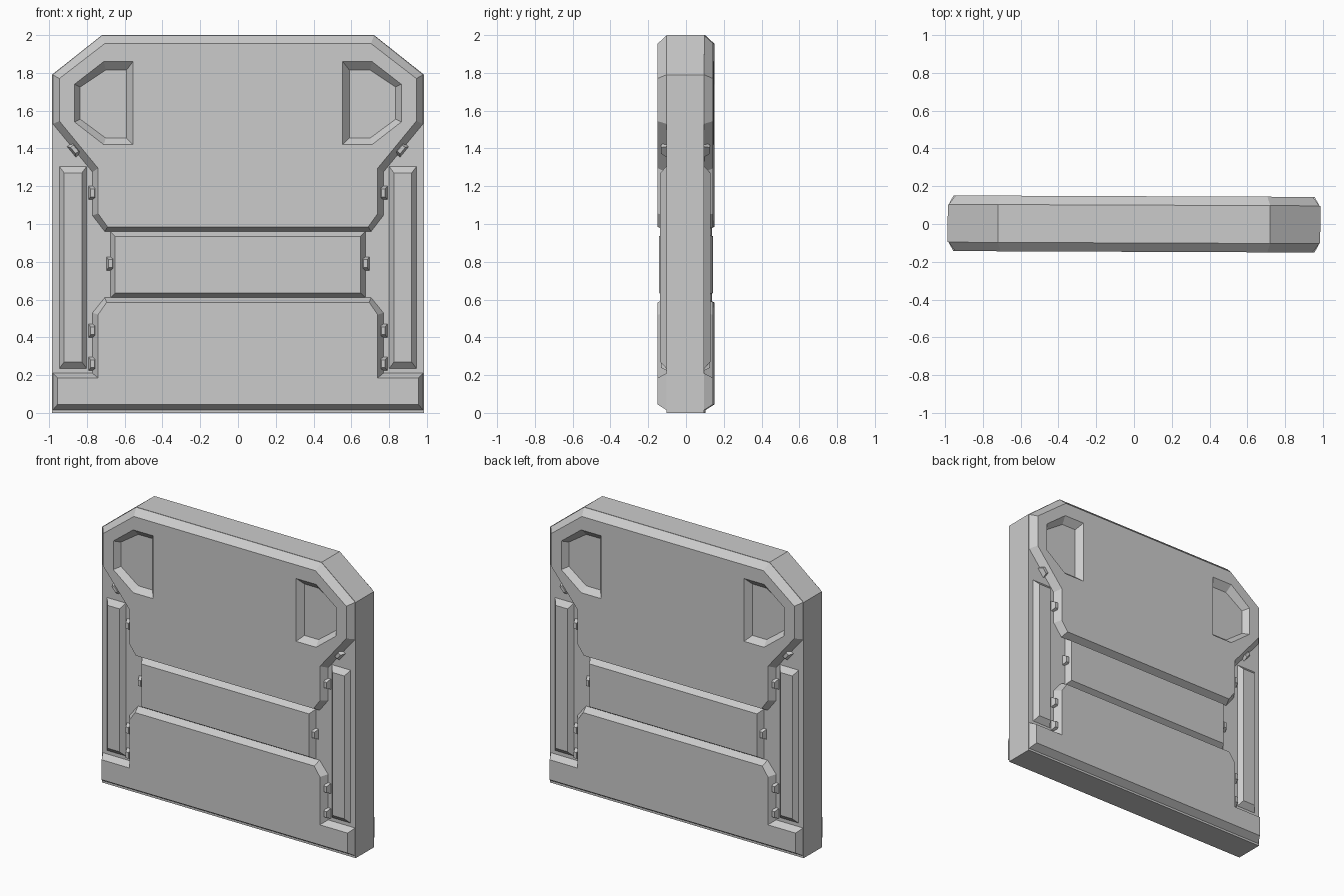
import bpy
import bmesh
import math

cube = bpy.data.objects.get("Cube")
if cube:
    bpy.data.objects.remove(cube, do_unlink=True)

grey = bpy.data.materials.new("light_grey")
grey.use_nodes = True
grey.diffuse_color = (0.6, 0.6, 0.6, 1)
grey.node_tree.nodes["Principled BSDF"].inputs["Base Color"].default_value = (0.6, 0.6, 0.6, 1)

CORE = 0.10  # half thickness of the slab
YAW = -0.004


def both(half):
    """Close a right-hand outline, listed top to bottom, with its mirror image."""
    return half + [(-x, z) for x, z in reversed(half)]


def flip(loop):
    return [(-x, z) for x, z in loop]


def box(cx, cz, w, h, angle=0.0):
    c, s = math.cos(angle), math.sin(angle)
    corners = [(-w / 2, -h / 2), (w / 2, -h / 2), (w / 2, h / 2), (-w / 2, h / 2)]
    return [(cx + x * c - z * s, cz + x * s + z * c) for x, z in corners]


def ring(bm, loop, depth):
    return [bm.verts.new((x, -depth, z)) for x, z in loop]


def bridge(bm, a, b):
    n = len(a)
    for i in range(n):
        bm.faces.new((a[i], a[(i + 1) % n], b[(i + 1) % n], b[i]))


def finish(bm, name, mirror_x=False, mirror_y=True):
    bmesh.ops.recalc_face_normals(bm, faces=bm.faces)
    mesh = bpy.data.meshes.new(name)
    bm.to_mesh(mesh)
    bm.free()
    mesh.materials.append(grey)
    obj = bpy.data.objects.new(name, mesh)
    bpy.context.collection.objects.link(obj)
    obj.rotation_euler.z = YAW
    if mirror_x or mirror_y:
        mod = obj.modifiers.new("Mirror", 'MIRROR')
        mod.use_axis = (mirror_x, mirror_y, False)
        mod.use_mirror_merge = False
    return obj


def panel(name, outer, inner, top, pockets=(), floor=0.0, mirror_x=False):
    """Raised plate with sloped edges and optional sloped pockets."""
    bm = bmesh.new()
    base, rim = ring(bm, outer, CORE - 0.01), ring(bm, inner, top)
    foot = ring(bm, outer, CORE)
    bridge(bm, base, foot)
    bridge(bm, foot, rim)
    bm.faces.new(base)
    loops = [rim]
    for mouth, bottom in pockets:
        a, b = ring(bm, mouth, top), ring(bm, bottom, floor)
        bridge(bm, a, b)
        bm.faces.new(b)
        loops.append(a)
    if pockets:
        edges = []
        for loop in loops:
            for i, v in enumerate(loop):
                w = loop[(i + 1) % len(loop)]
                edges.append(bm.edges.get((v, w)))
        bmesh.ops.triangle_fill(bm, edges=edges, use_beauty=True, normal=(0, -1, 0))
    else:
        bm.faces.new(rim)
    return finish(bm, name, mirror_x)


# Core slab with clipped upper corners
bm = bmesh.new()
slab = both([(0.72, 2.0), (0.985, 1.79), (0.985, 0.0)])
front, back = ring(bm, slab, CORE), ring(bm, slab, -CORE)
bridge(bm, front, back)
bm.faces.new(front)
bm.faces.new(back)
finish(bm, "core_slab", mirror_y=False)

# Upper plate with two recessed pockets
mouth = [(0.555, 1.86), (0.71, 1.86), (0.865, 1.74), (0.865, 1.54), (0.71, 1.42), (0.555, 1.42)]
bottom = [(0.59, 1.815), (0.70, 1.815), (0.835, 1.725), (0.835, 1.555), (0.70, 1.455), (0.59, 1.455)]
panel("upper_plate",
      both([(0.72, 1.998), (0.98, 1.79), (0.98, 1.53), (0.77, 1.275), (0.77, 1.045), (0.705, 0.96)]),
      both([(0.705, 1.955), (0.945, 1.77), (0.945, 1.545), (0.74, 1.295), (0.74, 1.055), (0.69, 0.985)]),
      0.147, [(mouth, bottom), (flip(mouth), flip(bottom))], 0.105)

# Middle plate
panel("middle_plate", box(0, 0.785, 1.35, 0.35), box(0, 0.785, 1.30, 0.30), 0.14)

# Lower plate with wide foot
panel("lower_plate",
      both([(0.705, 0.61), (0.77, 0.53), (0.77, 0.21), (0.98, 0.21), (0.98, 0.015)]),
      both([(0.695, 0.585), (0.74, 0.52), (0.74, 0.185), (0.955, 0.185), (0.955, 0.045)]),
      0.147)

# Side strips
panel("side_strips", box(0.873, 0.77, 0.145, 1.07), box(0.873, 0.77, 0.093, 1.0),
      0.133, mirror_x=True)

# Small clips along the plate edges
clips = [("shoulder", 0.865, 1.395, -0.69), ("upper", 0.77, 1.165, 0), ("middle", 0.675, 0.79, 0),
         ("lower", 0.77, 0.435, 0), ("foot", 0.77, 0.26, 0)]
for label, x, z, angle in clips:
    panel(label + "_clips", box(x, z, 0.042, 0.072, angle), box(x, z, 0.02, 0.042, angle),
          0.13, mirror_x=True)
